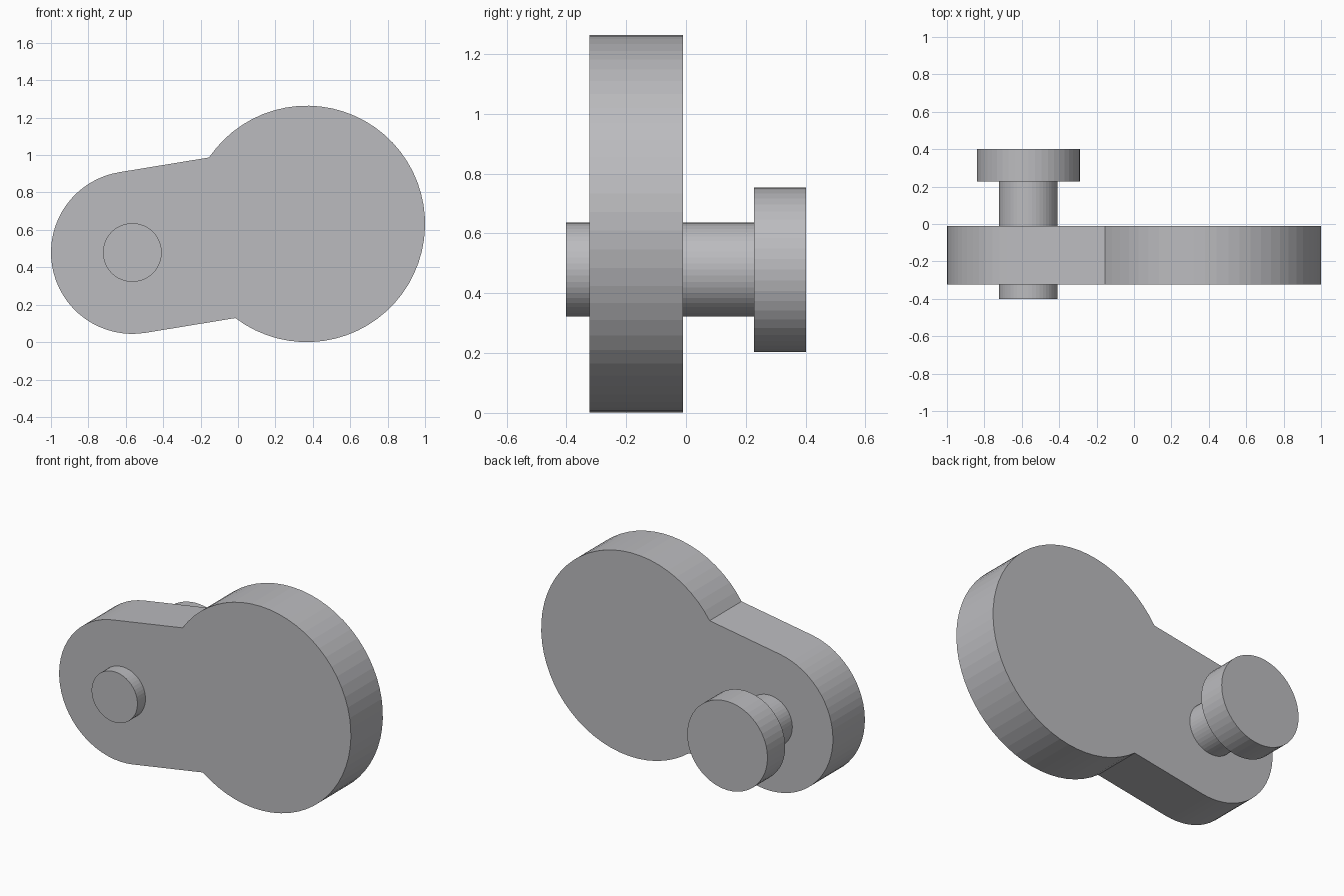
import bpy, bmesh
from math import sin, cos, pi, atan2, asin
from mathutils import Vector

cube = bpy.data.objects.get("Cube")
if cube:
    bpy.data.objects.remove(cube)

grey = bpy.data.materials.new("plain grey")
grey.use_nodes = True
colour = (0.5, 0.5, 0.52, 1)
grey.diffuse_color = colour
grey.node_tree.nodes["Principled BSDF"].inputs["Base Color"].default_value = colour


def arc(centre, radius, start, end, steps):
    """Points (x, z) along an arc, both ends included."""
    return [(centre[0] + radius * cos(start + (end - start) * i / steps),
             centre[1] + radius * sin(start + (end - start) * i / steps))
            for i in range(steps + 1)]


def extrude(name, outline, front, back):
    """Flat-faced slab from an outline in the xz plane."""
    bm = bmesh.new()
    face = bm.faces.new([bm.verts.new((x, front, z)) for x, z in outline])
    result = bmesh.ops.extrude_face_region(bm, geom=[face], use_keep_orig=True)
    verts = [v for v in result["geom"] if isinstance(v, bmesh.types.BMVert)]
    bmesh.ops.translate(bm, verts=verts, vec=(0, back - front, 0))
    bmesh.ops.recalc_face_normals(bm, faces=bm.faces)
    mesh = bpy.data.meshes.new(name)
    bm.to_mesh(mesh)
    bm.free()
    mesh.materials.append(grey)
    obj = bpy.data.objects.new(name, mesh)
    bpy.context.collection.objects.link(obj)
    return obj


def disc(name, centre, radius, front, back, sides=48):
    return extrude(name, arc(centre, radius, 0, 2 * pi, sides)[:-1], front, back)


# Crank web: a large disc joined by a straight arm to a smaller rounded end
big, big_r = Vector((0.368, 0.632)), 0.632
small, small_r = Vector((-0.565, 0.479)), 0.435
tilt = atan2(big.y - small.y, big.x - small.x)
neck = pi - asin(small_r / big_r)
outline = (arc(big, big_r, tilt - neck, tilt + neck, 48)
           + arc(small, small_r, tilt + pi / 2, tilt + 3 * pi / 2, 32))
extrude("crank_web", outline, -0.323, -0.01)

# Pin through the small end, with a wider head at the back
disc("crank_pin", small, 0.157, -0.402, 0.228)
disc("pin_head", small, 0.275, 0.228, 0.402)
